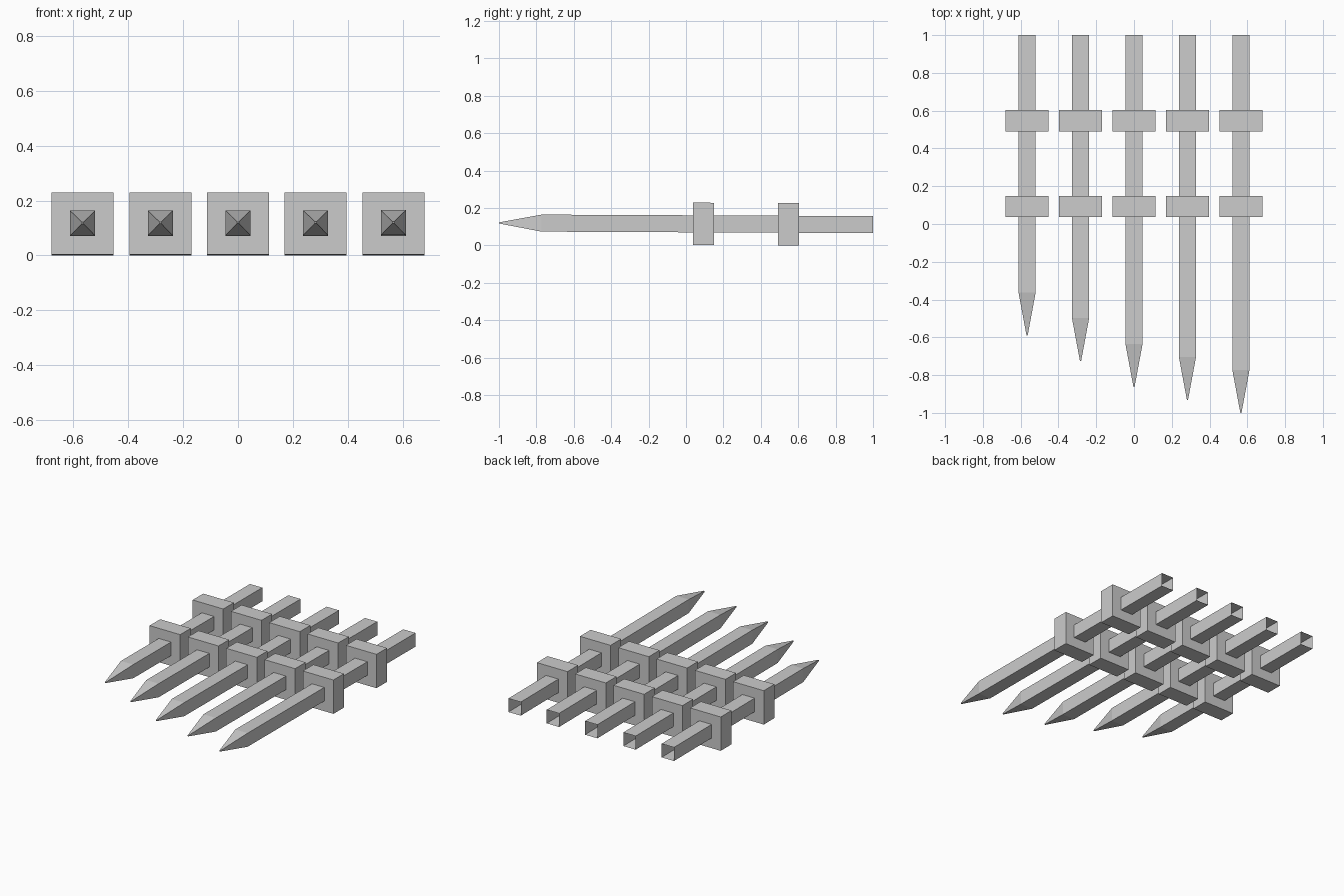
import bpy, bmesh
from mathutils import Matrix

if "Cube" in bpy.data.objects:
    bpy.data.objects.remove(bpy.data.objects["Cube"])

HALF = 0.0455      # half width of a shaft
TIP = 0.228        # length of the pointed end
GUARD = 0.113      # half width of a square collar
SLOPE = -0.0045    # very slight fall towards the back
AXIS_Z = 0.1157    # axis height at y = 0


def finish(name, bm):
    # lay along the gently sloping axis
    for v in bm.verts:
        v.co.z += AXIS_Z + SLOPE * v.co.y
    bmesh.ops.recalc_face_normals(bm, faces=bm.faces)
    mesh = bpy.data.meshes.new(name)
    bm.to_mesh(mesh)
    bm.free()
    obj = bpy.data.objects.new(name, mesh)
    bpy.context.collection.objects.link(obj)
    return obj


def spike(name, x, tip_y):
    # square tube, open at the back, tapering to a tiny blunt point
    bm = bmesh.new()
    rings = []
    for y, h in ((1.0, HALF), (tip_y + TIP, HALF), (tip_y, 0.003)):
        rings.append([bm.verts.new((x + sx * h, y, sz * h))
                      for sx, sz in ((-1, -1), (1, -1), (1, 1), (-1, 1))])
    for a, b in zip(rings, rings[1:]):
        for i in range(4):
            j = (i + 1) % 4
            bm.faces.new((a[i], a[j], b[j], b[i]))
    bm.faces.new(rings[-1])
    return finish(name, bm)


def collar(name, x, y):
    # square block threaded on the shaft
    bm = bmesh.new()
    size = Matrix.Diagonal((2 * GUARD, 0.112, 2 * GUARD, 1))
    bmesh.ops.create_cube(bm, size=1, matrix=Matrix.Translation((x, y, 0)) @ size)
    return finish(name, bm)


# five spikes, each longer than the one to its left, with two collars each
for i, tip_y in enumerate((-0.59, -0.726, -0.862, -0.931, -1.0)):
    x = (i - 2) * 0.283
    spike(f"spike_{i + 1}", x, tip_y)
    collar(f"front_collar_{i + 1}", x, 0.093)
    collar(f"back_collar_{i + 1}", x, 0.547)
